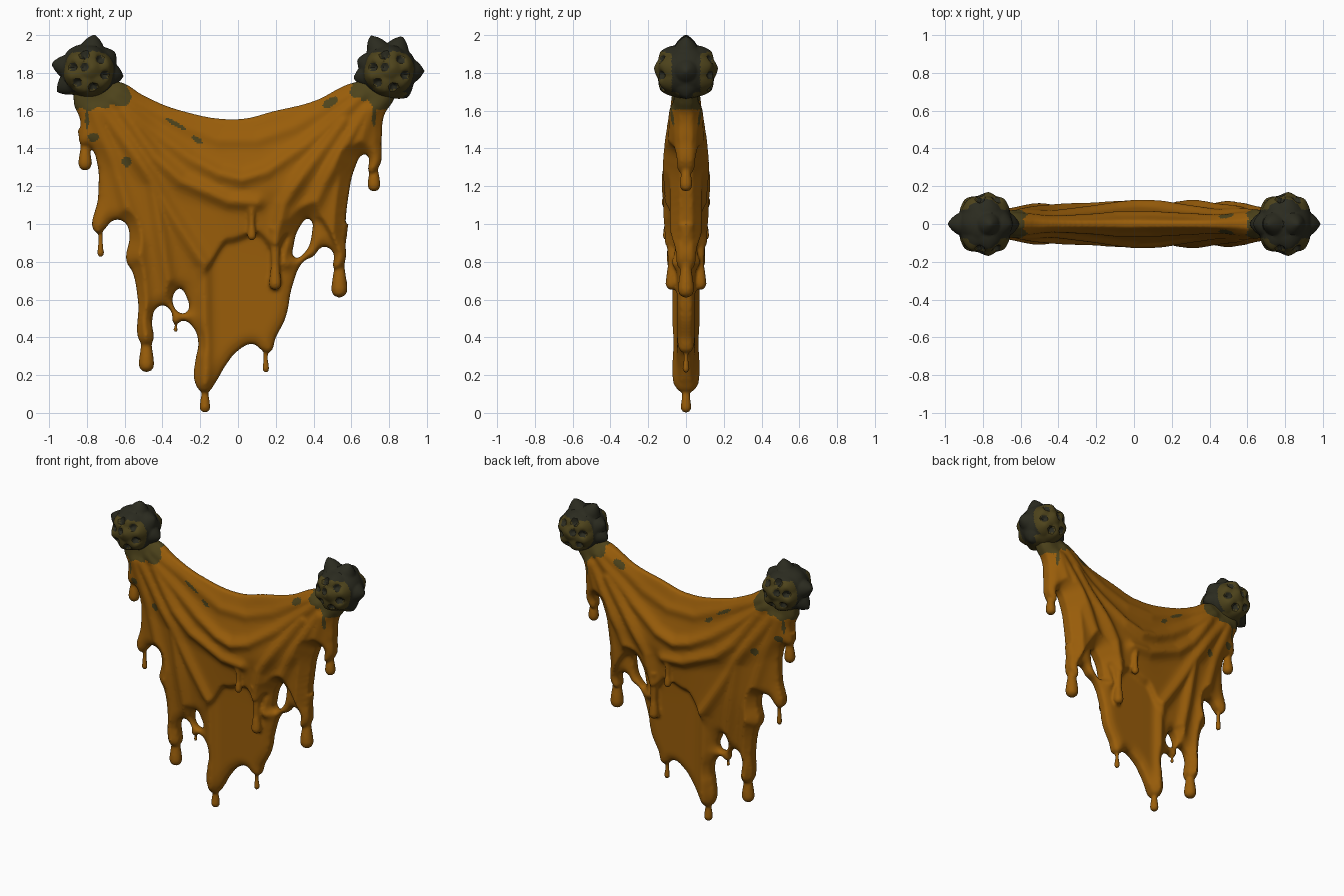
import bpy, bmesh, math
from mathutils import Vector
from mathutils.kdtree import KDTree

if "Cube" in bpy.data.objects:
    bpy.data.objects.remove(bpy.data.objects["Cube"])


def mat(name, rgb):
    m = bpy.data.materials.new(name)
    m.diffuse_color = (*rgb, 1)
    m.use_nodes = True
    m.node_tree.nodes["Principled BSDF"].inputs["Base Color"].default_value = m.diffuse_color
    return m


AMBER = mat("amber_slime", (0.32, 0.11, 0.003))
OLIVE = mat("olive_crust", (0.075, 0.056, 0.011))
DARK = mat("dark_stone", (0.024, 0.024, 0.014))


def add_object(name, mesh, mats):
    o = bpy.data.objects.new(name, mesh)
    bpy.context.collection.objects.link(o)
    for m in mats:
        mesh.materials.append(m)
    return o


def baked(obj):
    """Mesh of an object with its modifiers applied; removes the object."""
    dg = bpy.context.evaluated_depsgraph_get()
    me = bpy.data.meshes.new_from_object(obj.evaluated_get(dg))
    bpy.data.objects.remove(obj)
    return me


def remeshed(mesh, voxel, smooth=0):
    o = add_object("temp", mesh, [])
    r = o.modifiers.new("remesh", 'REMESH')
    r.mode, r.voxel_size = 'VOXEL', voxel
    if smooth:
        s = o.modifiers.new("smooth", 'SMOOTH')
        s.iterations, s.factor = smooth, 0.5
    return baked(o)


def step(a, b, v):
    t = min(1, max(0, (v - a) / (b - a)))
    return t * t * (3 - 2 * t)


def interp(pts, x):
    if x <= pts[0][0]:
        return pts[0][1]
    for (x0, z0), (x1, z1) in zip(pts, pts[1:]):
        if x <= x1:
            return z0 + (z1 - z0) * step(x0, x1, x)
    return pts[-1][1]


# Sheet outline (x, z), clockwise from the left knob, and its two holes
TOP = [(-.84, 1.75), (-.62, 1.75), (-.5, 1.68), (-.3, 1.60), (0, 1.555), (.2, 1.60),
       (.4, 1.65), (.62, 1.75), (.85, 1.75)]
RIGHT = [(.82, 1.65), (.775, 1.58), (.76, 1.45), (.745, 1.3), (.70, 1.27), (.69, 1.36), (.665, 1.37),
         (.62, 1.3), (.585, 1.15), (.565, .95), (.555, .78), (.515, .76), (.505, .85),
         (.45, .88), (.40, .83), (.345, .80), (.29, .68), (.25, .5), (.2, .4), (.165, .32)]
LEFT = [(.13, .33), (.08, .365), (0, .33), (-.06, .26), (-.12, .16), (-.16, .11), (-.19, .11),
        (-.23, .17), (-.225, .28), (-.21, .37), (-.235, .45), (-.29, .49), (-.335, .47),
        (-.355, .54), (-.40, .57), (-.45, .53), (-.465, .36), (-.505, .36), (-.53, .6),
        (-.56, .75), (-.59, .8), (-.575, .95), (-.6, 1.01), (-.66, 1.02), (-.71, .97),
        (-.745, .95), (-.74, 1.15), (-.745, 1.32), (-.785, 1.41), (-.83, 1.42), (-.835, 1.55), (-.87, 1.65)]
HOLES = [[(.375, 1.03), (.39, .94), (.35, .845), (.30, .82), (.295, .89), (.33, .99)],
         [(-.31, .66), (-.275, .62), (-.268, .535), (-.31, .53), (-.345, .58), (-.34, .63)]]

cu = bpy.data.curves.new("sheet", 'CURVE')
cu.dimensions, cu.fill_mode, cu.extrude, cu.resolution_u = '2D', 'BOTH', .05, 12
for ring in [TOP + RIGHT + LEFT] + HOLES:
    sp = cu.splines.new('BEZIER')
    sp.bezier_points.add(len(ring) - 1)
    sp.use_cyclic_u = True
    for bp, (x, z) in zip(sp.bezier_points, ring):
        bp.co = (x, z, 0)
        bp.handle_left_type = bp.handle_right_type = 'AUTO'
co = bpy.data.objects.new("sheet", cu)
bpy.context.collection.objects.link(co)
slab = baked(co)
bm = bmesh.new()
bm.from_mesh(slab)
bmesh.ops.remove_doubles(bm, verts=bm.verts, dist=.0003)
for v in bm.verts:
    v.co = (v.co.x, -v.co.z, v.co.y)
bmesh.ops.recalc_face_normals(bm, faces=bm.faces)
bm.to_mesh(slab)
edge = KDTree(len(bm.verts))
for i, v in enumerate(bm.verts):
    edge.insert((v.co.x, 0, v.co.z), i)
edge.balance()
bm.free()

# Layer hem and folds that shape the thickness
HEM = [(-.6, .75), (-.3, .72), (-.18, .76), (-.05, .91), (.1, .95), (.2, .87), (.26, .95), (.4, 1.05), (.6, .8)]
FOLDS = [[(-.65, 1.66), (-.45, 1.5), (-.25, 1.35), (-.1, 1.27), (.02, 1.24), (.15, 1.28), (.35, 1.42), (.65, 1.68)],
         [(-.62, 1.7), (-.3, 1.53), (-.1, 1.45), (.1, 1.45), (.3, 1.52), (.6, 1.7)],
         [(-.72, 1.6), (-.5, 1.3), (-.35, 1.05), (-.18, .78), (-.17, .15)],
         [(-.76, 1.6), (-.65, 1.3), (-.53, .9), (-.48, .4)],
         [(-.6, 1.6), (-.43, 1.35), (-.3, 1.23), (-.05, 1.12), (.1, 1.11)],
         [(.68, 1.6), (.5, 1.3), (.4, 1.1), (.25, .8)],
         [(.7, 1.6), (.57, 1.2), (.54, .75)],
         [(.55, 1.55), (.35, 1.27), (.24, 1.1), (.2, .9)],
         [(-.45, 1.2), (-.4, .9), (-.36, .65)]]
SEGS = [(Vector(a), Vector(b)) for f in FOLDS for a, b in zip(f, f[1:])]


def thickness(x, z):
    p = Vector((x, z))
    best = 9
    for a, b in SEGS:
        d = b - a
        t = min(1, max(0, (p - a).dot(d) / d.length_squared))
        best = min(best, (p - a - d * t).length_squared)
    soft = .025 + .25 * step(-.15, -.3, x) if x > -.3 else .275
    h = .048 + .034 * step(-soft, soft, z - interp(HEM, x)) + .012 * step(-.06, .06, z - 1.12 - .5 * x * x)
    h += .03 * math.exp(-best / .0013)
    h += .014 * math.exp(-((x - .12) / .22) ** 2 - ((z - 1.15) / .18) ** 2)
    h *= .3 + .7 * step(-.05, .36, 1.555 + .42 * x * x - z + .2 * step(.4, .75, abs(x)))
    return h * (1 - .3 * step(.5, .72, abs(x))) * (1 - .1 * step(0, .3, -x))


sheet = remeshed(slab, .012)
for v in sheet.vertices:
    x, y, z = v.co
    d = edge.find((x, 0, z))[2]
    round_off = .3 + .7 * math.sqrt(1 - (1 - min(d / .07, 1)) ** 2)
    v.co.y = max(-1, min(1, y / .05)) * min(thickness(x, z) * round_off, .03 + .9 * d)

# Drips: x, y, top, bottom, bulb radius
DRIPS = [(-.81, 0, 1.5, 1.283, .037), (-.728, 0, 1.05, .825, .019), (-.485, 0, .6, .215, .042),
         (-.33, 0, .52, .425, .013), (-.175, 0, .26, 0, .029), (.147, 0, .4, .212, .019),
         (.537, 0, 1.0, .61, .044), (.72, 0, 1.45, 1.172, .035)]
for s in (-1, 1):
    DRIPS += [(.073, s * .1, 1.13, .912, .024), (.197, s * .075, .98, .65, .034)]
bm = bmesh.new()
bm.from_mesh(sheet)
for x, y, top, bot, r in DRIPS:
    L = top - bot
    prof = [(bot, .05 * r), (bot + .12 * r, .5 * r), (bot + .45 * r, .85 * r), (bot + r, r),
            (bot + 1.8 * r, .92 * r), (bot + max(3.2 * r, .4 * L), .65 * r),
            (bot + max(4 * r, .7 * L), .75 * r), (max(top, bot + 5 * r), 1.1 * r)]
    rings = [[bm.verts.new((x + q * math.cos(a), y + q * math.sin(a), z))
              for a in [k * math.tau / 14 for k in range(14)]] for z, q in prof]
    for lo, hi in zip(rings, rings[1:]):
        for k in range(14):
            bm.faces.new((lo[k], lo[(k + 1) % 14], hi[(k + 1) % 14], hi[k]))
    bm.faces.new(rings[0][::-1])
    bm.faces.new(rings[-1])
bm.to_mesh(sheet)
bm.free()
slime = remeshed(sheet, .009, 4)
slime.materials.clear()
add_object("slime_sheet", slime, [AMBER, OLIVE])

# Crust spots (x, z, half length, half width, tilt) and crust near the knobs
KNOBS = [Vector((-.79, 0, 1.81)), Vector((.80, 0, 1.81))]
SPOTS = [(-.215, 1.445, .035, .014, -.6), (-.33, 1.53, .06, .012, -.5), (.49, 1.645, .045, .022, .5),
         (-.59, 1.33, .025, .028, 0), (-.765, 1.46, .03, .025, 0), (-.8, 1.56, .01, .06, 0),
         (.72, 1.57, .01, .05, 0), (-.64, 1.69, .08, .06, -.6), (.64, 1.71, .05, .04, .6)]
for p in slime.polygons:
    c = p.center
    wob = .012 * math.sin(c.x * 70) + .01 * math.sin(c.z * 55)
    crust = min((c - k).length for k in KNOBS) < .212 + wob
    for x, z, a, b, t in SPOTS:
        dx, dz = c.x - x, c.z - z
        u, w = dx * math.cos(t) + dz * math.sin(t), dz * math.cos(t) - dx * math.sin(t)
        crust = crust or (u / a) ** 2 + (w / b) ** 2 < 1
    p.material_index = int(crust)
    p.use_smooth = True


# Spiky pitted knobs: rim spikes given as (x, z) offsets, front mirrored to back
def knob(name, centre, rim):
    spikes = [(Vector((x, 0, z)).normalized(), math.hypot(x, z), .42) for x, z in rim]
    for k in range(6):
        a = k * math.tau / 6 + .3
        spikes.append((Vector((math.cos(a) * .62, .78, math.sin(a) * .62)).normalized(), .172, .5))
    spikes.append((Vector((.12, 1, .1)).normalized(), .172, .5))
    pits = [Vector((-.15, 1, .15)).normalized()]
    for k in range(6):
        a = k * math.tau / 6 + .8
        pits.append(Vector((math.cos(a) * .56, .83, math.sin(a) * .56)))
    bm = bmesh.new()
    bmesh.ops.create_icosphere(bm, subdivisions=5, radius=1)
    for f in bm.faces:
        c = f.calc_center_median().normalized()
        c.y = abs(c.y)
        hole = min(c.angle(p) for p in pits) < .15
        tip = any(c.angle(s) < .22 for s, _, _ in spikes[:len(rim)])
        f.material_index = int(hole or tip or (c.y < .5 and c.z > -.75) or c.z > .62)
        f.smooth = True
    for v in bm.verts:
        d = v.co.normalized()
        q = Vector((d.x, abs(d.y), d.z))
        r = .148
        for s, tip, wide in spikes:
            r = max(r, .148 + (tip - .148) * (1 - q.angle(s) / wide))
        r -= .022 * math.exp(-(min(q.angle(p) for p in pits) / .13) ** 4)
        v.co = centre + d * r
    me = bpy.data.meshes.new(name)
    bm.to_mesh(me)
    bm.free()
    o = add_object(name, me, [OLIVE, DARK])
    bpy.context.view_layer.objects.active = o
    o.select_set(True)
    bpy.ops.object.shade_smooth_by_angle(angle=math.radians(35))
    o.select_set(False)


knob("left_knob", KNOBS[0], [(.03, .195), (-.2, .04), (-.17, -.11), (.14, .1), (.185, -.03), (-.11, .11)])
knob("right_knob", KNOBS[1], [(-.1, .19), (.07, .185), (.188, 0), (.1, -.14), (-.17, .06), (-.19, -.04)])
